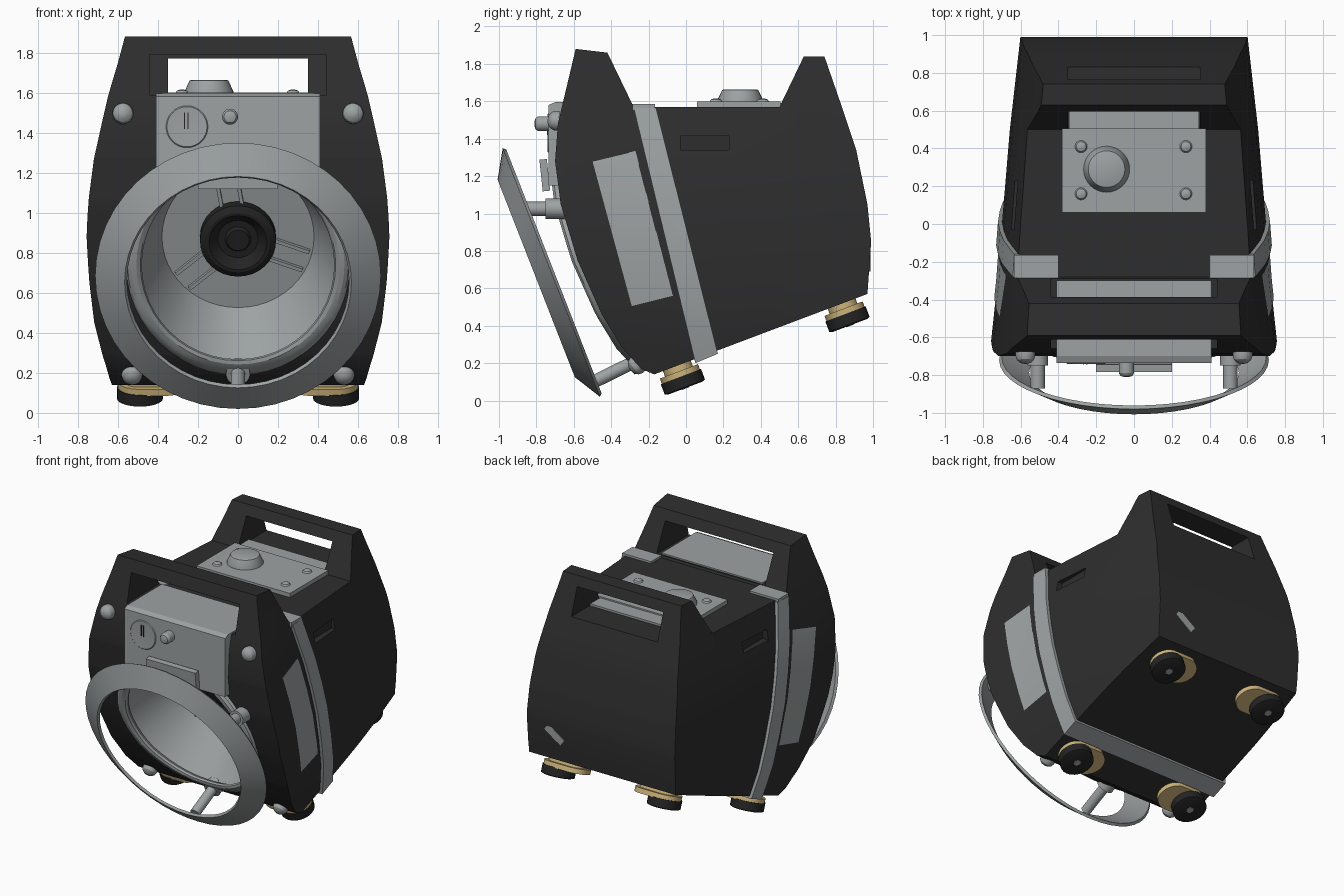
import bpy, bmesh, math
from mathutils import Vector, Matrix

if "Cube" in bpy.data.objects:
    bpy.data.objects.remove(bpy.data.objects["Cube"])

def material(name, rgb):
    m = bpy.data.materials.new(name)
    m.diffuse_color = (*rgb, 1)
    m.use_nodes = True
    m.node_tree.nodes["Principled BSDF"].inputs["Base Color"].default_value = m.diffuse_color
    return m

DARK = material("charcoal", (0.027, 0.027, 0.027))
BLACK = material("black_rubber", (0.017, 0.017, 0.017))
GREY = material("light_grey", (0.34, 0.365, 0.37))
GOLD = material("brass", (0.62, 0.46, 0.20))

def finish(name, bm, mat, recalc=True, smooth=True):
    if recalc:
        bmesh.ops.recalc_face_normals(bm, faces=bm.faces[:])
    me = bpy.data.meshes.new(name)
    bm.to_mesh(me)
    bm.free()
    ob = bpy.data.objects.new(name, me)
    bpy.context.collection.objects.link(ob)
    if mat:
        me.materials.append(mat)
    if smooth:
        shade(ob)
    return ob

def shade(ob):
    bpy.ops.object.select_all(action='DESELECT')
    ob.select_set(True)
    bpy.context.view_layer.objects.active = ob
    bpy.ops.object.shade_smooth_by_angle(angle=math.radians(28))

def interp(table, t):
    if t <= table[0][0]:
        return table[0][1]
    for (a, va), (b, vb) in zip(table, table[1:]):
        if t <= b:
            return va + (vb - va) * (t - a) / (b - a)
    return table[-1][1]

def box(name, lo, hi, mat, rot=None):
    lo, hi = Vector(lo), Vector(hi)
    bm = bmesh.new()
    m = Matrix.Translation((lo + hi) / 2) @ (rot or Matrix()) @ Matrix.Diagonal((*(hi - lo), 1))
    bmesh.ops.create_cube(bm, size=1, matrix=m)
    return finish(name, bm, mat, smooth=False)

def loft(name, loops, mat, cap_a=False, cap_b=False, closed=False, recalc=True):
    bm = bmesh.new()
    rings = [[bm.verts.new(p) for p in loop] for loop in loops]
    n = len(rings[0])
    for a, b in zip(rings, rings[1:] + (rings[:1] if closed else [])):
        for i in range(n):
            j = (i + 1) % n
            bm.faces.new((a[i], a[j], b[j], b[i]))
    if cap_a:
        bm.faces.new(rings[0][::-1])
    if cap_b:
        bm.faces.new(rings[-1])
    return finish(name, bm, mat, recalc)

def lathe(name, origin, axis, profile, mat, n=24, closed=False):
    q = Vector(axis).to_track_quat('Z', 'Y')
    loops = [[Vector(origin) + q @ Vector((r * math.cos(t), r * math.sin(t), h))
              for t in (2 * math.pi * i / n for i in range(n))] for r, h in profile]
    return loft(name, loops, mat, not closed, not closed, closed)

# Shell width by height, and taper toward the rear
WIDTH = [(0.13, .67), (0.3, .71), (0.45, .74), (0.65, .755), (0.88, .76), (1.08, .745),
         (1.27, .72), (1.45, .68), (1.58, .65), (1.74, .605), (1.88, .57)]
TAPER = [(-0.65, 1), (-0.3, .95), (0, .92), (0.5, .865), (1, .79)]
FRONT = [(.17, -.24), (.28, -.34), (.46, -.45), (.75, -.58), (1.05, -.67),
         (1.28, -.70), (1.48, -.685), (1.88, -.59)]

def shell(name, profile, mat, grow=0.0, sides_only=False):
    """Side profile (y, z) spread across x to the shell's curved width."""
    bm = bmesh.new()
    f = bm.faces.new([bm.verts.new((-1, y, z)) for y, z in profile])
    r = bmesh.ops.extrude_face_region(bm, geom=[f])
    bmesh.ops.translate(bm, vec=(2, 0, 0), verts=[v for v in r['geom'] if isinstance(v, bmesh.types.BMVert)])
    for axis, table in ((2, WIDTH), (1, TAPER)):
        for t, _ in table:
            co, no = Vector(), Vector()
            co[axis], no[axis] = t, 1
            bmesh.ops.bisect_plane(bm, geom=bm.verts[:] + bm.edges[:] + bm.faces[:],
                                   plane_co=co, plane_no=no, dist=1e-5)
    bmesh.ops.recalc_face_normals(bm, faces=bm.faces[:])
    if sides_only:
        bm.normal_update()
        bmesh.ops.delete(bm, geom=[f for f in bm.faces if abs(f.normal.x) < .5], context='FACES')
    for v in bm.verts:
        v.co.x *= interp(WIDTH, v.co.z) * interp(TAPER, v.co.y) + grow
    return finish(name, bm, mat, recalc=not sides_only)

# Main housing with its two raised handles
outline = [(y, z) for z, y in FRONT] + [
    (-.42, 1.86), (-.28, 1.57), (.5, 1.57), (.63, 1.84), (.74, 1.84), (.83, 1.58),
    (.91, 1.34), (.97, 1.05), (.99, .85), (.97, .57), (-.17, .14)]
body = shell("housing", outline, DARK)

# Bowl openings: oval on the curved front, round at the back, on a tilted axis
N = 48
ANG = [2 * math.pi * i / N for i in range(N)]
AX = Vector((0, -.931, -.364))
UP = Vector((0, -.364, .931))
HUB = Vector((0, -.23, .88))

def oval(k=1.0, y=None, out=0.0):
    pts = []
    for t in ANG:
        z = .74 + .51 * k * math.sin(t)
        pts.append(Vector((.52 * k * math.cos(t), (interp(FRONT, z) if y is None else y) - out, z)))
    return pts

def disc(r, off=0.0):
    return [HUB + AX * off + Vector((r * math.cos(t), 0, 0)) + UP * r * math.sin(t) for t in ANG]

# Cut the bowl, handle openings and side grips
cutters = [loft("bowl_cutter", [oval(1.01, -1.3), oval(1.01), disc(.39, -.02)], None, True, True),
           box("front_handle_cutter", (-.44, -1, 1.585), (.44, -.25, 1.79), None),
           box("rear_handle_cutter", (-.35, .45, 1.575), (.35, 1.2, 1.77), None)]
for s in (-1, 1):
    cutters.append(box("grip_cutter", (s * .72 - .12, -.03, 1.34), (s * .72 + .12, .23, 1.415), None))
for c in cutters:
    c.hide_render = True
    b = body.modifiers.new("cut", 'BOOLEAN')
    b.operation, b.solver, b.object = 'DIFFERENCE', 'EXACT', c
bpy.context.view_layer.update()
cut = bpy.data.meshes.new_from_object(body.evaluated_get(bpy.context.evaluated_depsgraph_get()))
body.modifiers.clear()
body.data = cut
cut.materials.clear()
cut.materials.append(DARK)
for p in cut.polygons:
    p.material_index = 0
for c in cutters:
    bpy.data.objects.remove(c)
shade(body)

# Bowl lining, rolled rim and hub
loft("bowl", [disc(.38), oval()], GREY, cap_a=True, recalc=True)
tube = []
for k in range(10):
    p = 2 * math.pi * k / 10
    tube.append(oval(1 + .075 * math.cos(p), out=.035 * math.sin(p)))
loft("bowl_rim", tube, GREY, closed=True)
lathe("hub", HUB, AX, [(.19, 0), (.19, .06), (.16, .08), (.145, .08), (.10, .03), (.065, .03), (.055, .05)],
      BLACK, 32)
for a in (100, -20, 220):
    for d in (-11, 11):
        t = math.radians(a + d)
        mid = HUB + AX * .012 + .27 * (Vector((math.cos(t), 0, 0)) + UP * math.sin(t))
        rot = Matrix((Vector((1, 0, 0)), UP, AX)).transposed().to_4x4() @ Matrix.Rotation(math.radians(a), 4, 'Z')
        h = Vector((.095, .009, .015))
        box("bowl_spoke", mid - h, mid + h, GREY, rot)

# Flared front ring and its posts
lathe("front_ring", (0, -.72, .685), AX, [(.714, 0), (.567, .087), (.555, .072), (.70, -.015)], GREY, N, True)
for s in (-1, 1):
    lathe("ring_post", (s * .51, -.65, 1.025), (0, -1, 0),
          [(.055, 0), (.055, .10), (.038, .10), (.038, .22)], GREY)
lathe("lower_ring_post", (0, -.25, .22), (0, -.85, -.42), [(.06, 0), (.06, .06), (.035, .06), (.035, .28)], GREY)

# Front control box with dial and knob
bm = bmesh.new()
f = bm.faces.new([bm.verts.new((-.41, y, z)) for y, z in
                  [(-.735, 1.15), (-.735, 1.58), (-.70, 1.595), (-.3, 1.595), (-.3, 1.4), (-.66, 1.4), (-.66, 1.15)]])
r = bmesh.ops.extrude_face_region(bm, geom=[f])
bmesh.ops.translate(bm, vec=(.82, 0, 0), verts=[v for v in r['geom'] if isinstance(v, bmesh.types.BMVert)])
finish("control_box", bm, GREY, smooth=False)
lathe("dial", (-.255, -.735, 1.43), (0, -1, 0), [(.105, 0), (.10, .005), (.03, .002)], GREY, 32)
for x in (-.267, -.25):
    box("dial_mark", (x - .003, -.744, 1.42), (x + .003, -.734, 1.5), BLACK)
lathe("box_knob", (-.04, -.73, 1.48), (0, -1, 0), [(.04, 0), (.04, .06), (.03, .075), (.012, .08)], GREY)
box("box_lip", (-.2, -.775, 1.12), (.2, -.735, 1.29), GREY, Matrix.Rotation(math.radians(6), 4, 'X'))

# Domed bolts on the front corners
DOME = [(.052, 0), (.052, .02), (.045, .04), (.028, .055), (.01, .06)]
for s in (-1, 1):
    lathe("upper_bolt", (s * .575, -.68, 1.495), (0, -1, .1), DOME, GREY)
    lathe("lower_bolt", (s * .53, -.25, .2), (0, -.75, -.6), DOME, GREY)

# Slanted band around the housing, with its top ends
shell("band", [(-.28, 1.565), (-.16, 1.565), (.17, .25), (.05, .20)], GREY, grow=.022)
for s in (-1, 1):
    xs = sorted((s * .4, s * .635))
    box("band_top", (xs[0], -.285, 1.55), (xs[1], -.165, 1.585), GREY)
# Side panels
shell("side_panels", [(-.50, 1.28), (-.27, 1.335), (-.07, .56), (-.29, .505)], GREY, grow=.008, sides_only=True)

# Top plate with screws and knob
box("top_plate", (-.38, .06, 1.56), (.38, .505, 1.60), GREY)
box("top_plate_rear", (-.345, .5, 1.56), (.345, .62, 1.59), GREY)
for x in (-.28, .275):
    for y in (.16, .41):
        lathe("plate_screw", (x, y, 1.598), (0, 0, 1), [(.034, 0), (.026, .012), (.01, .018)], GREY, 16)
lathe("top_knob", (-.145, .29, 1.595), (0, 0, 1), [(.122, 0), (.122, .012), (.097, .065), (.09, .068)], GREY, 32)

# Rear label plate
box("rear_label", (.30, .977, .73), (.46, .987, .785), GREY, Matrix.Rotation(math.radians(-35), 4, 'Y'))

# Feet: brass oblong bracket, rubber pad and screw, square to the sloping base
DOWN = Vector((0, .354, -.935))
FWD = Vector((0, .935, .354))
for s in (-1, 1):
    for name, x, y, z in (("front", .49, -.045, .175), ("rear", .43, .835, .51)):
        o = Vector((s * x, y, z))
        loops = []
        for grow, h in ((.0, -.06), (.0, -.02), (-.03, -.02), (-.03, .02), (0, .02), (0, .055)):
            loop = []
            for i in range(24):
                t = 2 * math.pi * (i + .5) / 24
                c = math.cos(t)
                shift = -s * .12 if c * s < 0 else 0
                loop.append(o + DOWN * h + FWD * (.11 + grow) * math.sin(t)
                            + Vector((shift + (.11 + grow) * c, 0, 0)))
            loops.append(loop)
        loft(name + "_foot_bracket", loops, GOLD, True, True)
        lathe(name + "_foot_pad", o + DOWN * .05, DOWN, [(.115, 0), (.115, .06), (.10, .066)], BLACK)
        lathe(name + "_foot_screw", o + DOWN * .11, DOWN, [(.026, 0), (.026, .009)], GREY, 6)
